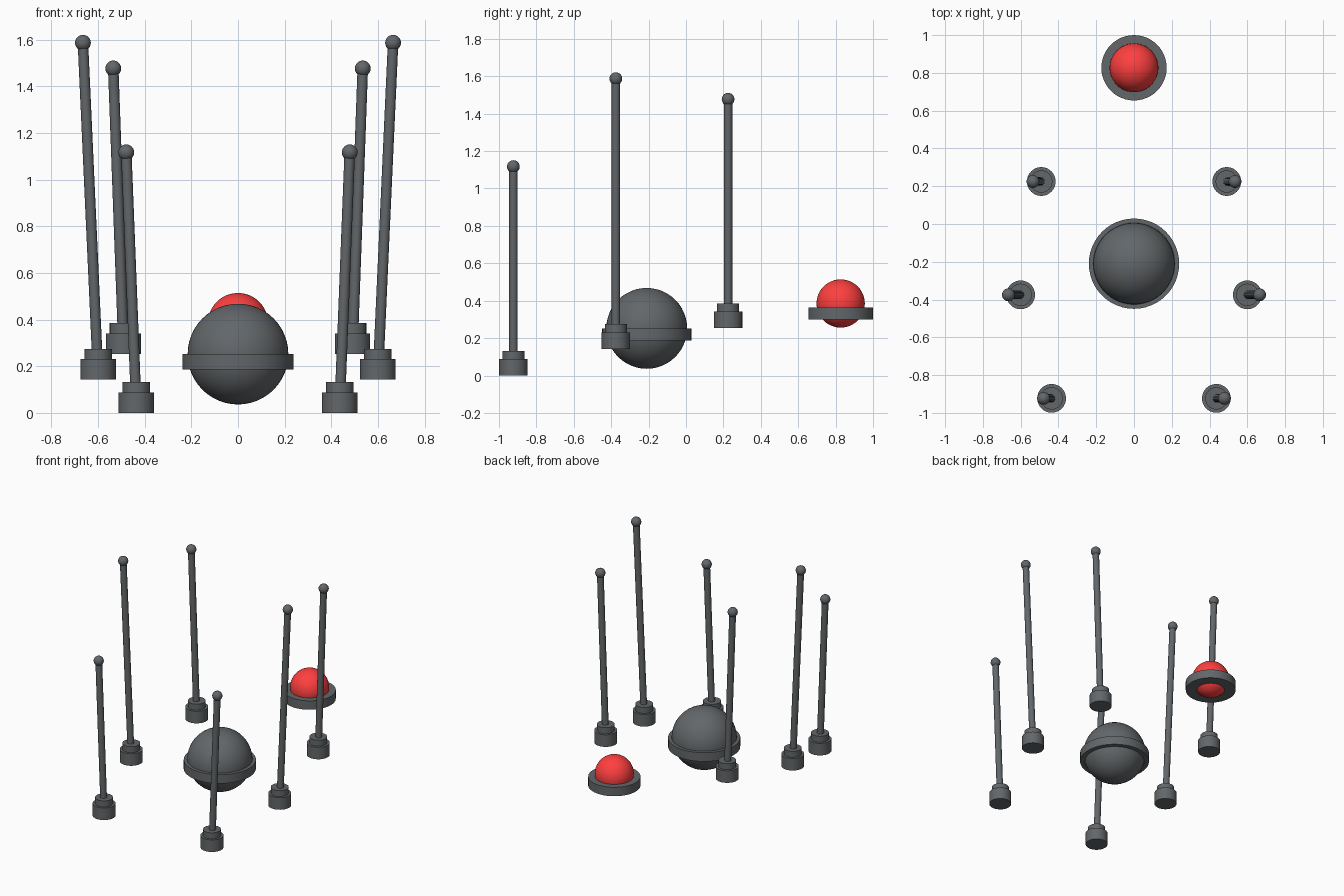
import bpy, math
from mathutils import Vector

if "Cube" in bpy.data.objects:
    bpy.data.objects.remove(bpy.data.objects["Cube"])

red = bpy.data.materials.new("red_lens")
red.diffuse_color = (1.0, 0.05, 0.05, 1)
red.use_nodes = True
red.node_tree.nodes["Principled BSDF"].inputs["Base Color"].default_value = red.diffuse_color
dark = bpy.data.materials.new("dark_grey")
dark.diffuse_color = (0.125, 0.135, 0.142, 1)
dark.use_nodes = True
dark.node_tree.nodes["Principled BSDF"].inputs["Base Color"].default_value = dark.diffuse_color


def finish(name, mat=dark):
    ob = bpy.context.object
    ob.name = name
    bpy.ops.object.shade_smooth_by_angle(angle=math.radians(35))
    ob.data.materials.append(mat)
    return ob


def disc(name, r, loc, z0, z1):
    bpy.ops.mesh.primitive_cylinder_add(vertices=48, radius=r, depth=z1 - z0,
                                        location=(loc[0], loc[1], (z0 + z1) / 2))
    return finish(name)


def ball(name, r, loc, mat=dark, seg=48):
    bpy.ops.mesh.primitive_uv_sphere_add(segments=seg, ring_count=seg // 2,
                                         radius=r, location=loc)
    return finish(name, mat)


def rod(name, a, b, r):
    a, b = Vector(a), Vector(b)
    d = b - a
    bpy.ops.mesh.primitive_cylinder_add(vertices=24, radius=r, depth=d.length,
                                        location=(a + b) / 2,
                                        rotation=d.to_track_quat('Z', 'Y').to_euler())
    return finish(name)


# Three mirrored pairs of antennas: base x, tip x, y, base z, tip z
pairs = {
    "front": (0.436, 0.479, -0.923, 0.0, 1.117),
    "middle": (0.600, 0.665, -0.375, 0.143, 1.587),
    "rear": (0.491, 0.535, 0.225, 0.253, 1.477),
}
for pos, (xb, xt, y, zb, zt) in pairs.items():
    for side, s in (("left", -1), ("right", 1)):
        tag = f"{pos}_{side}"
        c = (s * xb, y)
        disc(f"antenna_base_{tag}", 0.076, c, zb, zb + 0.088)
        disc(f"antenna_collar_{tag}", 0.059, c, zb + 0.08, zb + 0.132)
        rod(f"antenna_rod_{tag}", (s * xb, y, zb + 0.02), (s * xt, y, zt), 0.0225)
        ball(f"antenna_tip_{tag}", 0.034, (s * xt, y, zt), seg=24)

# Large sensor dome with its mounting ring
ball("sensor_dome", 0.216, (0, -0.21, 0.252))
disc("sensor_ring", 0.239, (0, -0.21), 0.187, 0.252)

# Red beacon with its mounting ring
ball("beacon_lens", 0.129, (0, 0.827, 0.385), red)
disc("beacon_ring", 0.173, (0, 0.827), 0.299, 0.364)
